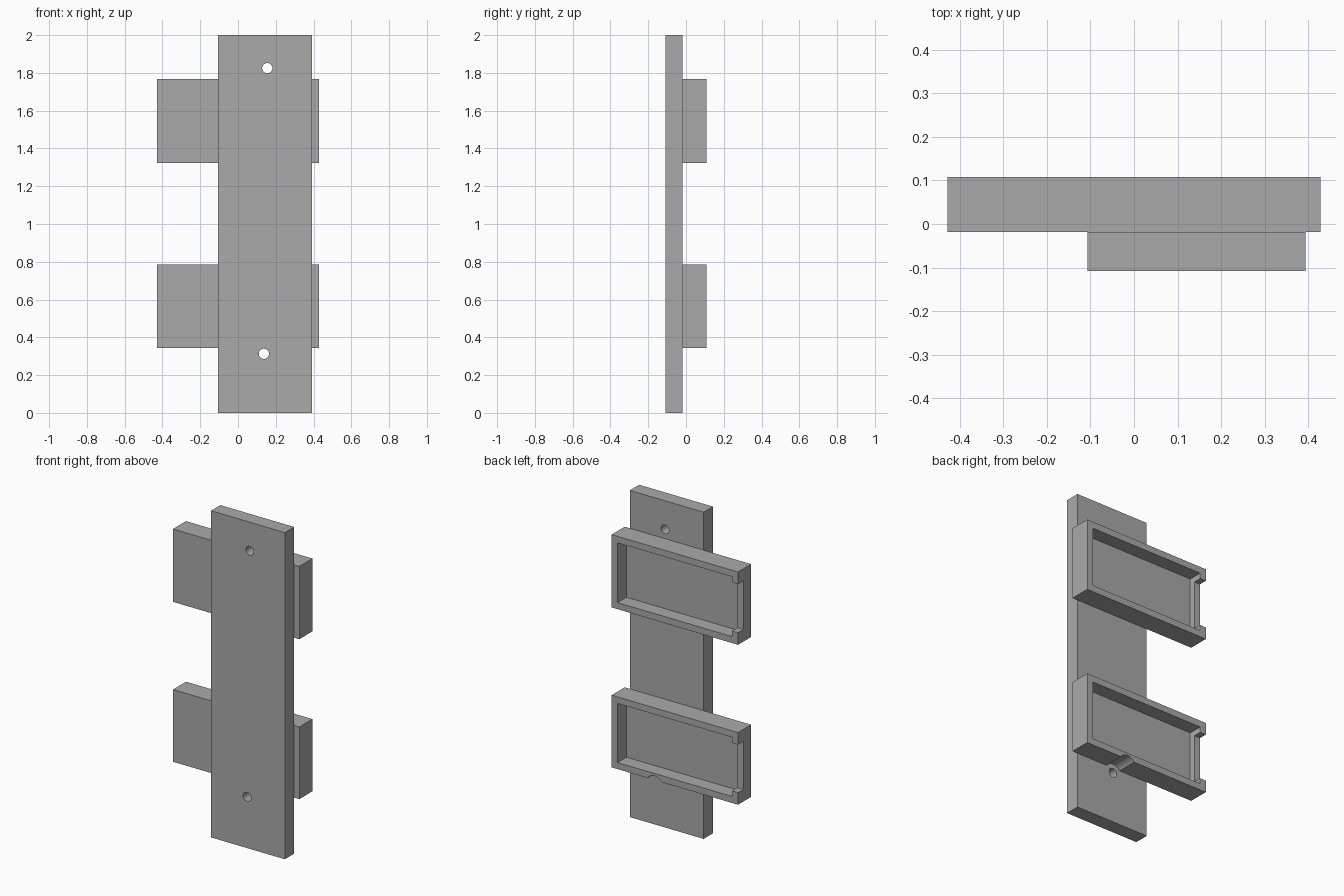
import bpy
from math import pi

old = bpy.data.objects.get("Cube")
if old:
    bpy.data.objects.remove(old, do_unlink=True)

grey = bpy.data.materials.new("plain_grey")
grey.use_nodes = True
colour = (0.4, 0.4, 0.4, 1)
grey.diffuse_color = colour
grey.node_tree.nodes["Principled BSDF"].inputs["Base Color"].default_value = colour

# Main dimensions
FRONT, JOINT, BACK = -0.108, -0.018, 0.108
HALF = 0.428          # half length of a tray
WALL = 0.04           # tray wall and floor thickness
STUB = 0.074          # height of the corner left beside the end opening
SILL = 0.057          # depth at which the end opening stops
HOLES = [(0.155, 1.825), (0.137, 0.313)]


def box(name, x, y, z):
    """Box given by its (low, high) range on each axis."""
    bpy.ops.mesh.primitive_cube_add(size=1, location=[sum(r) / 2 for r in (x, y, z)])
    ob = bpy.context.object
    ob.name = name
    ob.scale = [r[1] - r[0] for r in (x, y, z)]
    bpy.ops.object.transform_apply(location=True, rotation=False, scale=True)
    ob.data.materials.append(grey)
    return ob


def rod(name, x, z, radius):
    """Round cutter running front to back."""
    bpy.ops.mesh.primitive_cylinder_add(vertices=32, radius=radius, depth=1,
                                        location=(x, 0, z), rotation=(pi / 2, 0, 0))
    ob = bpy.context.object
    ob.name = name
    ob.data.materials.append(grey)
    return ob


def cut(target, cutter):
    """Subtract the cutter and throw it away."""
    cutter.hide_render = True
    bpy.context.view_layer.objects.active = target
    mod = target.modifiers.new("cut", "BOOLEAN")
    mod.operation = "DIFFERENCE"
    mod.solver = "EXACT"
    mod.object = cutter
    bpy.ops.object.modifier_apply(modifier=mod.name)
    bpy.data.objects.remove(cutter, do_unlink=True)


def tray(name, low, high):
    """Open-backed tray with a lowered end wall between two corner stubs."""
    ob = box(name, (-HALF, HALF), (JOINT, BACK), (low, high))
    cut(ob, box("cavity_cutter", (-HALF + WALL, HALF - WALL),
                (JOINT + WALL, BACK + 0.1), (low + WALL, high - WALL)))
    cut(ob, box("opening_cutter", (-HALF - 0.1, -HALF + 2 * WALL),
                (SILL, BACK + 0.1), (low + STUB, high - STUB)))
    return ob


# Mounting plank with two screw holes
plank = box("mounting_plank", (-0.107, 0.393), (FRONT, JOINT), (0, 2))
for x, z in HOLES:
    cut(plank, rod("hole_cutter", x, z, 0.027))

# Two trays; the lower one has a screwdriver groove underneath
upper_tray = tray("upper_tray", 1.322, 1.768)
lower_tray = tray("lower_tray", 0.343, 0.785)
cut(lower_tray, rod("groove_cutter", *HOLES[1], 0.056))

# Smooth the round cuts, keep the edges sharp
for ob in (plank, upper_tray, lower_tray):
    bpy.ops.object.select_all(action="DESELECT")
    ob.select_set(True)
    bpy.context.view_layer.objects.active = ob
    bpy.ops.object.shade_smooth_by_angle()
